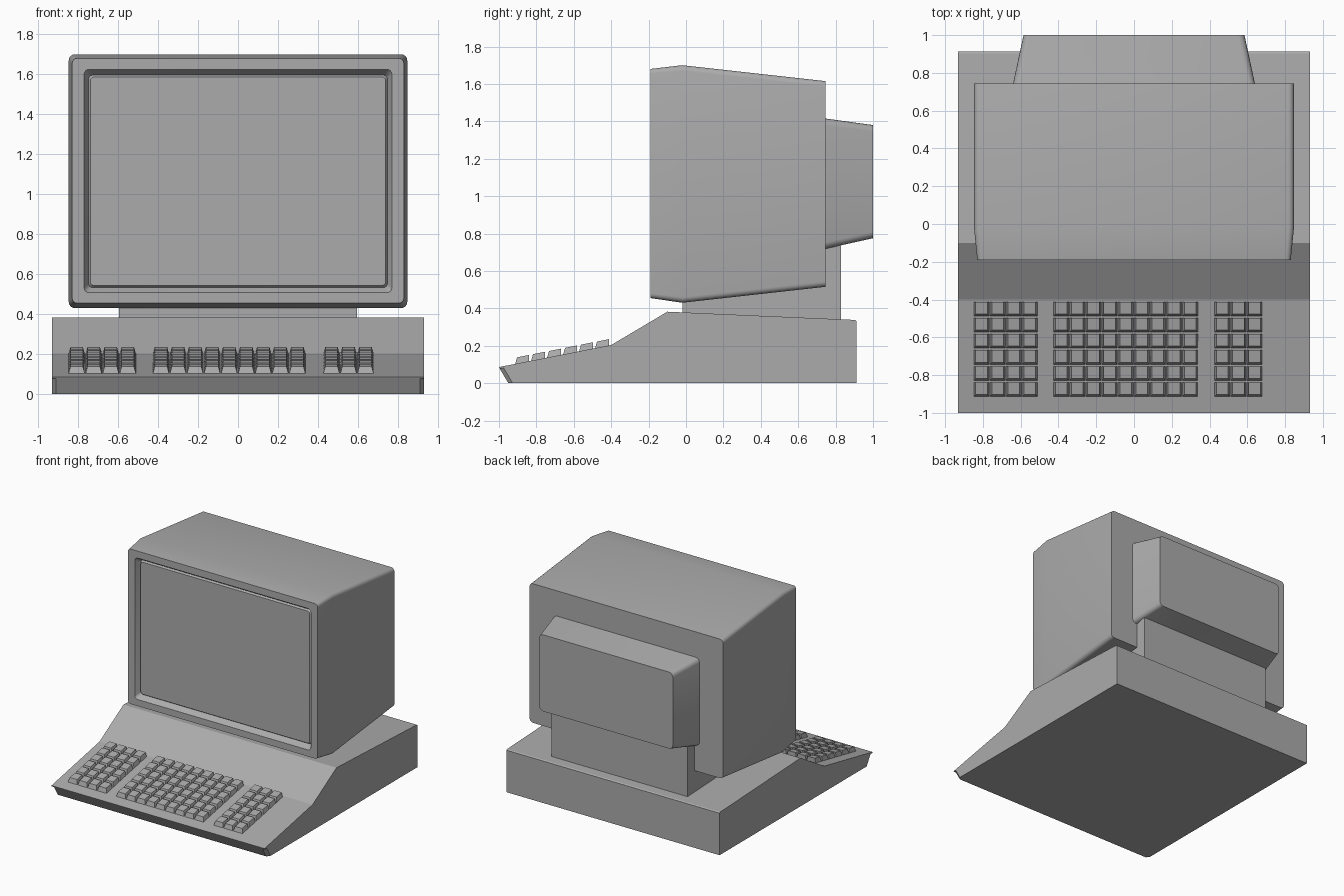
import bpy, bmesh, math

if "Cube" in bpy.data.objects:
    bpy.data.objects.remove(bpy.data.objects["Cube"])

grey = bpy.data.materials.new("neutral grey")
grey.diffuse_color = (0.41, 0.41, 0.41, 1)
grey.use_nodes = True
grey.node_tree.nodes["Principled BSDF"].inputs["Base Color"].default_value = grey.diffuse_color


def finish(name, bm, smooth=False):
    bmesh.ops.recalc_face_normals(bm, faces=bm.faces[:])
    me = bpy.data.meshes.new(name)
    bm.to_mesh(me)
    bm.free()
    me.materials.append(grey)
    ob = bpy.data.objects.new(name, me)
    bpy.context.collection.objects.link(ob)
    if smooth:
        bpy.ops.object.select_all(action='DESELECT')
        ob.select_set(True)
        bpy.context.view_layer.objects.active = ob
        bpy.ops.object.shade_smooth_by_angle(angle=math.radians(30))
    return ob


def rounded_ring(y, hw, z0, z1, r, seg=4):
    """Rounded rectangle in the xz plane at depth y."""
    pts = []
    corners = [(hw - r, z1 - r), (r - hw, z1 - r), (r - hw, z0 + r), (hw - r, z0 + r)]
    for i, (cx, cz) in enumerate(corners):
        for k in range(seg + 1):
            a = math.pi / 2 * (i + k / seg)
            pts.append((cx + r * math.cos(a), y, cz + r * math.sin(a)))
    return pts


def loft(name, rings):
    """Skin between rounded rectangles, capped at both ends."""
    bm = bmesh.new()
    loops = [[bm.verts.new(p) for p in rounded_ring(*ring)] for ring in rings]
    n = len(loops[0])
    for a, b in zip(loops, loops[1:]):
        for i in range(n):
            j = (i + 1) % n
            bm.faces.new((a[i], a[j], b[j], b[i]))
    bm.faces.new(loops[0])
    bm.faces.new(loops[-1])
    return finish(name, bm, True)


def extrude_x(profile, hw):
    """Solid from a yz profile between x = -hw and x = hw."""
    bm = bmesh.new()
    sides = [[bm.verts.new((x, y, z)) for y, z in profile] for x in (-hw, hw)]
    for s in sides:
        bm.faces.new(s)
    for i in range(len(profile)):
        j = (i + 1) % len(profile)
        bm.faces.new((sides[0][i], sides[0][j], sides[1][j], sides[1][i]))
    return bm, sides


# Wedge-shaped base with chamfered front corners
bm, sides = extrude_x([(-0.95, 0), (-0.996, 0.078), (-0.40, 0.204), (-0.10, 0.382),
                       (0.903, 0.338), (0.912, 0.332), (0.912, 0)], 0.932)
lip = [bm.edges.get((s[0], s[1])) for s in sides]
bmesh.ops.bevel(bm, geom=lip, offset=0.02, segments=1, affect='EDGES')
finish("base", bm)

# Thin square-cornered deck under the keys
bm, sides = extrude_x([(-1.0, 0.086), (-0.996, 0.078), (-0.40, 0.204)], 0.932)
finish("keyboard_deck", bm)

# Monitor shell with a recess and a slightly raised screen
loft("monitor", [
    (-0.16, 0.739, 0.543, 1.587, 0.02),
    (-0.145, 0.748, 0.533, 1.596, 0.02),
    (-0.19, 0.77, 0.507, 1.625, 0.025),
    (-0.19, 0.83, 0.455, 1.68, 0.025),
    (-0.02, 0.847, 0.43, 1.70, 0.03),
    (0.745, 0.847, 0.515, 1.615, 0.03),
])

# Tapered tube housing at the back
loft("rear_housing", [
    (0.73, 0.643, 0.715, 1.417, 0.035),
    (1.0, 0.585, 0.775, 1.38, 0.035),
])

# Neck block joining monitor and base
bm, sides = extrude_x([(-0.02, 0.30), (0.83, 0.30), (0.83, 0.77), (-0.02, 0.77)], 0.595)
finish("neck", bm)


# Tapered keys in three blocks of six rows
def deck_z(y):
    return 0.085 + (y + 1.0) * 0.198


def add_key(bm, cx, cy):
    rings = []
    for hx, y0, y1, h in ((0.042, -0.040, 0.036, -0.005), (0.031, -0.028, 0.036, 0.034)):
        rings.append([bm.verts.new((cx + sx * hx, cy + y, deck_z(cy + y) + h))
                      for sx, y in ((-1, y0), (1, y0), (1, y1), (-1, y1))])
    lo, hi = rings
    bm.faces.new(lo[::-1])
    bm.faces.new(hi)
    for i in range(4):
        j = (i + 1) % 4
        bm.faces.new((lo[i], lo[j], hi[j], hi[i]))


for name, x0, cols in (("left_keys", -0.85, 4), ("main_keys", -0.428, 9), ("right_keys", 0.425, 3)):
    bm = bmesh.new()
    for c in range(cols):
        for r in range(6):
            add_key(bm, x0 + 0.0853 * (c + 0.5), -0.918 + 0.0855 * (r + 0.5))
    finish(name, bm)
